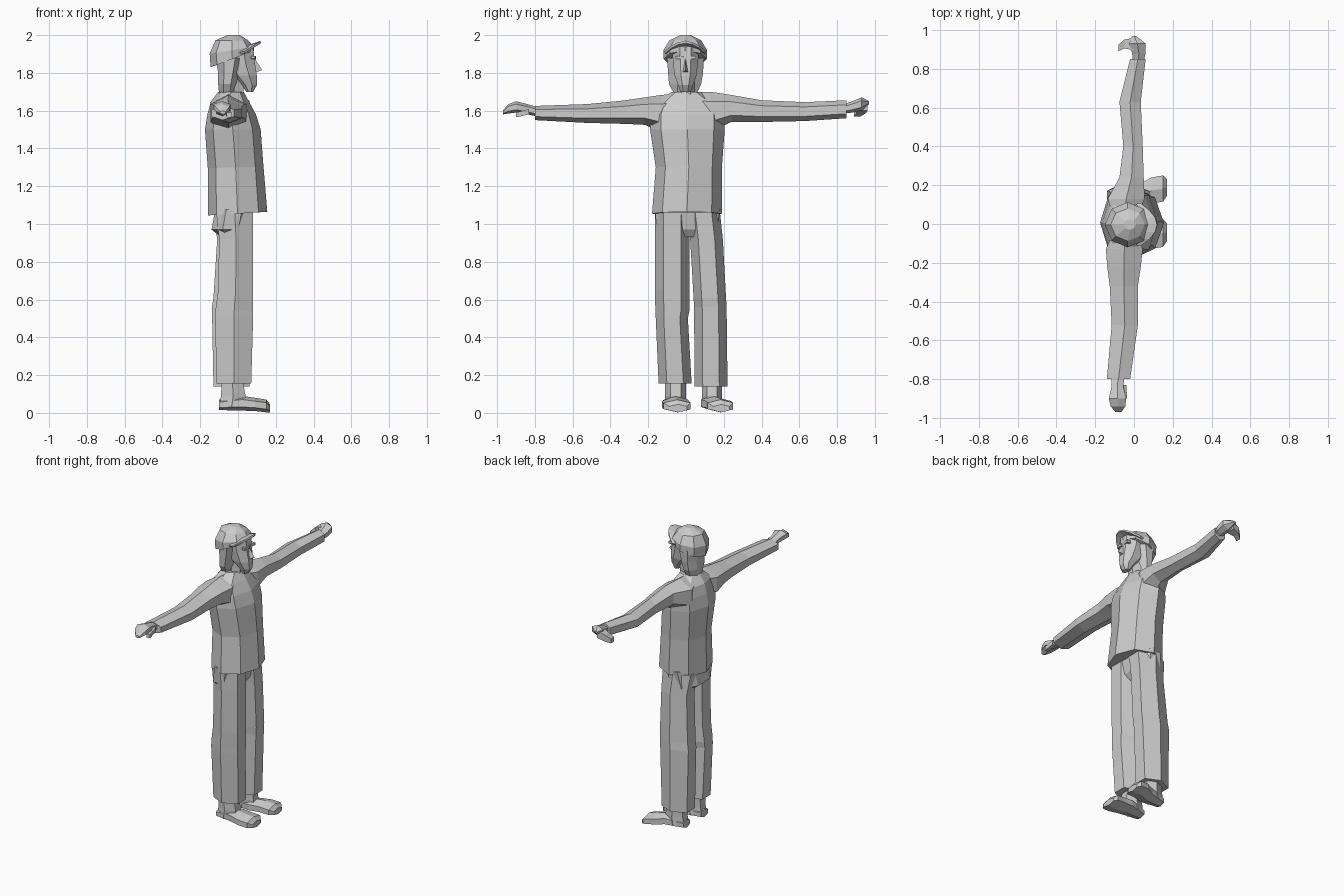
import bpy, bmesh, math


def make(name, verts, faces):
    bm = bmesh.new()
    vs = [bm.verts.new(v) for v in verts]
    for f in faces:
        bm.faces.new([vs[i] for i in f])
    bmesh.ops.recalc_face_normals(bm, faces=bm.faces)
    me = bpy.data.meshes.new(name)
    bm.to_mesh(me)
    bm.free()
    ob = bpy.data.objects.new(name, me)
    bpy.context.collection.objects.link(ob)
    return ob


def loft(name, axis, rings, n=8, slope=0.0, turn=0.5):
    """Skin flat-sided rings (pos, a_min, a_max, b_min, b_max) along an axis.
    slope tilts the lowest two rings of a z loft, so hems can rise forward."""
    verts, faces = [], []
    angles = [2 * math.pi * (i + turn) / n for i in range(n)]
    ka = max(math.cos(t) for t in angles)
    kb = max(math.sin(t) for t in angles)
    for r, (p, a0, a1, b0, b1) in enumerate(rings):
        for t in angles:
            a = (a0 + a1) / 2 + (a1 - a0) / 2 * math.cos(t) / ka
            b = (b0 + b1) / 2 + (b1 - b0) / 2 * math.sin(t) / kb
            if axis == 'z':
                verts.append((a, b, p + slope * a * (1, 0.4)[r] if r < 2 else p))
            elif axis == 'y':
                verts.append((a, p, b))
            else:
                verts.append((p, a, b))
    for r in range(len(rings) - 1):
        for i in range(n):
            j = (i + 1) % n
            faces.append((r*n + i, r*n + j, r*n + n + j, r*n + n + i))
    faces.append(tuple(range(n)))
    faces.append(tuple(range(len(verts) - n, len(verts))))
    return make(name, verts, faces)


# Loose shirt, ridged down the front and back
loft("shirt", 'z', [
    (1.055, -.16, .155, -.18, .19),
    (1.30, -.16, .135, -.16, .19),
    (1.50, -.175, .12, -.19, .205),
    (1.58, -.162, .095, -.19, .205),
    (1.645, -.145, .06, -.16, .17),
    (1.70, -.105, .03, -.075, .075)], slope=.06, turn=0)

# Sleeves, running up into the shoulders
loft("right_sleeve", 'y', [
    (-.05, -.11, .02, 1.52, 1.69),
    (-.13, -.145, .045, 1.49, 1.683),
    (-.22, -.138, .035, 1.525, 1.67),
    (-.32, -.125, .02, 1.53, 1.655),
    (-.52, -.115, .02, 1.535, 1.635),
    (-.80, -.14, -.02, 1.55, 1.625)], n=6)
loft("left_sleeve", 'y', [
    (.05, -.11, .02, 1.52, 1.70),
    (.13, -.135, .055, 1.49, 1.70),
    (.24, -.075, .05, 1.54, 1.683),
    (.40, -.055, .045, 1.54, 1.655),
    (.63, -.075, .035, 1.545, 1.645),
    (.85, -.02, .06, 1.56, 1.655)], n=6)

# Hands, each with a bent finger group and a thumb
loft("right_hand", 'y', [
    (-.79, -.115, -.05, 1.57, 1.62),
    (-.84, -.115, -.055, 1.58, 1.635),
    (-.90, -.13, -.04, 1.59, 1.65),
    (-.94, -.12, -.045, 1.585, 1.635),
    (-.97, -.095, -.065, 1.58, 1.60)], n=6)
loft("right_thumb", 'y', [
    (-.83, -.065, -.04, 1.58, 1.61),
    (-.90, -.06, -.035, 1.565, 1.59)], n=4)
loft("left_hand", 'y', [
    (.84, -.005, .05, 1.585, 1.635),
    (.88, -.01, .06, 1.59, 1.65),
    (.93, -.025, .06, 1.60, 1.67),
    (.97, -.01, .01, 1.635, 1.65)], n=6)
loft("left_fingers", 'x', [
    (-.08, .89, .925, 1.57, 1.60),
    (-.05, .905, .95, 1.585, 1.63),
    (0, .895, .96, 1.60, 1.65)], n=4)

# Trousers
loft("trouser_seat", 'z', [
    (.93, -.09, .03, -.10, .13),
    (.97, -.14, .06, -.155, .165),
    (1.08, -.12, .08, -.165, .18)])
loft("right_trouser_leg", 'z', [
    (.155, -.115, .07, -.145, .03),
    (.50, -.12, .08, -.16, .01),
    (.54, -.12, .08, -.162, .018),
    (.65, -.105, .08, -.165, .018),
    (.92, -.10, .08, -.165, .018),
    (1.06, -.115, .08, -.165, .018)], n=6)
loft("left_trouser_leg", 'z', [
    (.14, -.13, .06, .045, .22),
    (.56, -.138, .075, .043, .215),
    (.61, -.13, .08, .04, .212),
    (.92, -.11, .08, .022, .195),
    (1.06, -.13, .08, .005, .18)], n=6)

# Ankles and shoes, splayed towards +y on the left
for side, y0, y1, t0, t1 in (("right", -.11, 0, -.118, .025),
                             ("left", .085, .19, .115, .25)):
    loft(side + "_ankle", 'z', [
        (.03, -.10, .03, y0, y1),
        (.09, -.09, .04, y0, y1),
        (.20, -.085, .02, y0, y1)], n=6)
    loft(side + "_shoe", 'x', [
        (-.10, y0 + .015, y1 - .02, .015, .07),
        (.02, y0 - .005, y1 + .01, .012, .09),
        (.09, t0 - .01, t1 - .01, .01, .08),
        (.15, t0, t1, .003, .07),
        (.17, t0 + .03, t1 - .02, .003, .045)], n=6)

# Neck, head and nose
loft("neck", 'z', [
    (1.64, -.08, .03, -.055, .055),
    (1.70, -.065, .03, -.045, .045),
    (1.80, -.065, .03, -.045, .045)], n=6)
loft("head", 'z', [
    (1.70, .045, .08, -.03, .025),
    (1.735, .015, .10, -.042, .037),
    (1.785, -.04, .10, -.06, .055),
    (1.85, -.08, .09, -.068, .063),
    (1.94, -.10, .08, -.075, .07)])
make("nose", [(.082, -.003, 1.885), (.128, -.003, 1.815),
              (.085, -.022, 1.80), (.085, .016, 1.80)],
     [(0, 1, 2), (0, 3, 1), (1, 3, 2), (0, 2, 3)])
for side, y in (("right", -.035), ("left", .03)):
    loft(side + "_brow", 'y', [
        (y - .022, .07, .09, 1.875, 1.89),
        (y + .022, .07, .095, 1.872, 1.89)], n=4)

# Hair behind the head
loft("hair", 'z', [
    (1.685, -.10, -.02, -.06, .055),
    (1.74, -.105, -.01, -.09, .08),
    (1.80, -.105, .005, -.095, .09),
    (1.88, -.12, .03, -.10, .095)])

# Cap dome and curved brim
loft("cap", 'z', [
    (1.885, -.145, .085, -.118, .11),
    (1.925, -.15, .085, -.12, .112),
    (1.972, -.12, .055, -.088, .08),
    (2.0, -.055, .01, -.03, .025)], slope=.38, turn=0)
verts, steps = [], 6
for i in range(steps + 1):
    t = -1 + 2 * i / steps
    arch = 1 - t * t
    verts.append((.01 + .055 * arch, .105 * t - .004, 1.905 + .04 * arch))
    verts.append((.035 + .085 * arch, .108 * t - .004, 1.908 + .055 * arch))
brim = make("cap_brim", verts,
            [(2*i, 2*i + 1, 2*i + 3, 2*i + 2) for i in range(steps)])
mod = brim.modifiers.new("thickness", 'SOLIDIFY')
mod.thickness = .012
mod.offset = 0
